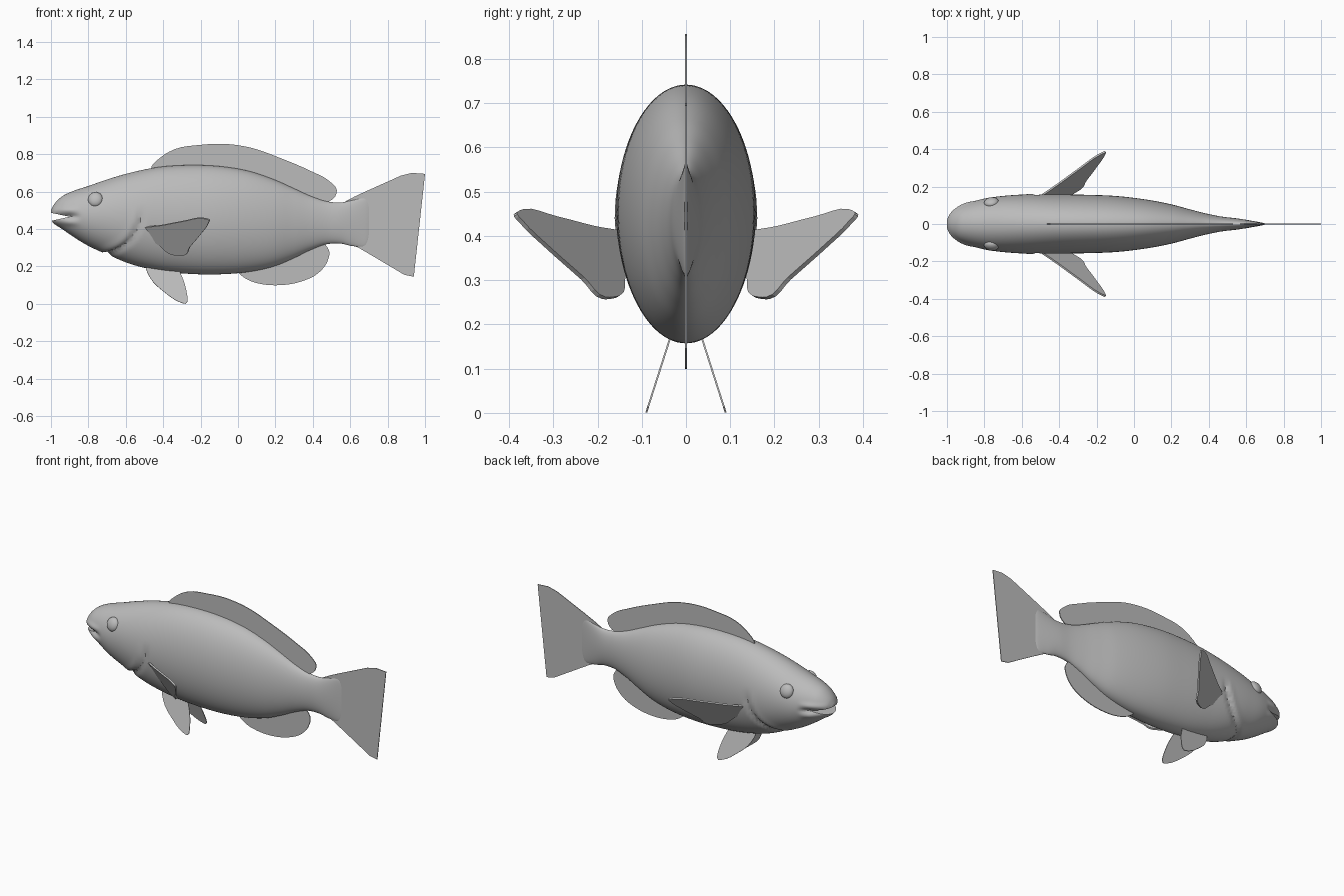
import bpy
import math
from math import exp, hypot, pi, radians
from mathutils import Vector

cube = bpy.data.objects.get("Cube")
if cube:
    bpy.data.objects.remove(cube, do_unlink=True)

# One plain grey for everything
grey = bpy.data.materials.new("plain grey")
grey.use_nodes = True
grey.diffuse_color = (0.5, 0.5, 0.5, 1)
grey.node_tree.nodes["Principled BSDF"].inputs["Base Color"].default_value = grey.diffuse_color


def make_object(name, verts, faces):
    mesh = bpy.data.meshes.new(name)
    mesh.from_pydata(verts, [], faces)
    mesh.materials.append(grey)
    obj = bpy.data.objects.new(name, mesh)
    bpy.context.collection.objects.link(obj)
    return obj


def select_only(obj):
    bpy.ops.object.select_all(action="DESELECT")
    obj.select_set(True)
    bpy.context.view_layer.objects.active = obj


def spline(points, steps, closed=False):
    """Smooth curve through points of any dimension."""
    pts = [Vector(p) for p in points]
    n = len(pts)
    pick = (lambda i: pts[i % n]) if closed else (lambda i: pts[min(max(i, 0), n - 1)])
    out = []
    for i in range(n if closed else n - 1):
        a, b, c, d = (pick(i + k) for k in (-1, 0, 1, 2))
        # tangents scaled by spacing keep uneven points free of overshoot
        ab, bc, cd = (max((q - p).length, 1e-6) for p, q in ((a, b), (b, c), (c, d)))
        tb = ((b - a) / ab * bc + (c - b) / bc * ab) / (ab + bc) * bc
        tc = ((c - b) / bc * cd + (d - c) / cd * bc) / (bc + cd) * bc
        for s in range(steps):
            t = s / steps
            out.append(b * (2 * t**3 - 3 * t**2 + 1) + tb * (t**3 - 2 * t**2 + t)
                       + c * (3 * t**2 - 2 * t**3) + tc * (t**3 - t**2))
    if not closed:
        out.append(pts[-1])
    return out


# Body: elliptical sections (x, top, bottom, half width)
stations = [
    (-1.0, .50, .45, .022), (-.985, .53, .43, .052), (-.94, .575, .40, .088),
    (-.89, .60, .365, .11), (-.8, .63, .31, .136), (-.7, .665, .265, .15),
    (-.58, .70, .215, .158), (-.42, .732, .177, .158), (-.25, .742, .16, .156),
    (-.1, .736, .158, .15), (.05, .712, .17, .133), (.2, .662, .203, .105),
    (.3, .617, .245, .078), (.4, .572, .293, .053), (.48, .547, .32, .038),
    (.55, .542, .322, .03), (.62, .556, .308, .019), (.68, .565, .31, .008),
    (.7, .54, .35, .003)]
SIDES = 96
rings = spline(stations, 8)
verts = []
for x, top, bottom, width in rings:
    mid, half = (top + bottom) / 2, (top - bottom) / 2
    for k in range(SIDES):
        a = 2 * pi * k / SIDES
        y, h = width * math.cos(a), half * math.sin(a)
        z = mid + h
        scale = 1
        # crease along the edge of the gill cover
        s = hypot(x + .76, z - .5) - .243
        if x > -.76 and z < .52:
            fade = min(1, (.52 - z) / .08) * min(1, (x + .76) / .06)
            scale -= fade * (.075 * exp(-(s / .012) ** 2) - .02 * exp(-((s + .03) / .02) ** 2))
        # lips swell around the mouth, with a dimple at its corner
        if x < -.84:
            fade = min(1, (-.84 - x) / .06)
            d = abs(z - .467)
            scale += fade * (.08 * exp(-((d - .035) / .015) ** 2) - .16 * exp(-(d / .012) ** 2))
        verts.append((x, y * scale, mid + h * scale if x > -.84 else z))
faces = [(r * SIDES + k, r * SIDES + (k + 1) % SIDES,
          (r + 1) * SIDES + (k + 1) % SIDES, (r + 1) * SIDES + k)
         for r in range(len(rings) - 1) for k in range(SIDES)]
last = (len(rings) - 1) * SIDES
faces = [f[::-1] for f in faces]
faces += [tuple(range(SIDES)), tuple(last + k for k in reversed(range(SIDES)))]
body = make_object("body", verts, faces)
select_only(body)
bpy.ops.object.mode_set(mode="EDIT")
bpy.ops.mesh.select_all(action="SELECT")
bpy.ops.mesh.normals_make_consistent(inside=False)
bpy.ops.object.mode_set(mode="OBJECT")

# Open mouth: a wedge cut across the snout
wedge = [(-.9, .466), (-1.05, .432), (-1.05, .497)]
cutter = make_object("mouth_cutter",
                     [(x, y, z) for y in (-.3, .3) for x, z in wedge],
                     [(0, 2, 1), (3, 4, 5), (0, 1, 4, 3), (1, 2, 5, 4), (2, 0, 3, 5)])
select_only(cutter)
bpy.ops.object.mode_set(mode="EDIT")
bpy.ops.mesh.select_all(action="SELECT")
bpy.ops.mesh.normals_make_consistent(inside=False)
bpy.ops.object.mode_set(mode="OBJECT")
cutter.hide_render = True
cut = body.modifiers.new("mouth", "BOOLEAN")
cut.operation = "DIFFERENCE"
cut.solver = "EXACT"
cut.object = cutter
select_only(body)
bpy.ops.object.modifier_apply(modifier=cut.name)
bpy.data.objects.remove(cutter, do_unlink=True)
bpy.ops.object.shade_smooth_by_angle(angle=radians(40))


def fin(name, outline, place, thickness=.005, steps=4):
    """Thin plate from a flat outline, placed in space by a function."""
    pts = spline([p for p in outline], steps, closed=True) if steps > 1 else outline
    obj = make_object(name, [place(*p) for p in pts], [tuple(range(len(pts)))])
    solid = obj.modifiers.new("thickness", "SOLIDIFY")
    solid.thickness = thickness
    solid.offset = 0
    return obj


def upright(x, z):
    return (x, 0, z)


fin("dorsal_fin", [
    (-.465, .722), (-.405, .79), (-.335, .828), (-.2, .85), (-.095, .856),
    (.065, .836), (.225, .78), (.385, .712), (.49, .655), (.528, .61),
    (.52, .575), (.47, .54), (.35, .54), (.1, .62), (-.2, .66), (-.4, .68)], upright)
fin("anal_fin", [
    (0, .175), (.05, .13), (.13, .105), (.225, .1), (.33, .117), (.43, .165),
    (.475, .22), (.488, .28), (.465, .318), (.38, .34), (.2, .28), (.05, .23)], upright)
fin("tail_fin", [
    (.56, .54), (.62, .572), (.68, .6), (.87, .685), (.93, .7), (1, .695),
    (.97, .42), (.94, .145), (.89, .155), (.73, .25), (.65, .297), (.6, .32)],
    upright, .004, 1)

# Paired fins and eyes, mirrored across the middle
for side, label in ((-1, "right"), (1, "left")):
    def spread(a, b):
        # a runs out along the leading edge, b down the trailing root
        return (-.505 + .345 * a + .185 * b,
                side * (.14 + .245 * a + .025 * b),
                .4 + .055 * a - .145 * b)

    fin(label + "_pectoral_fin", [
        (-.03, -.02), (.3, -.03), (.65, -.05), (.94, -.05), (1, .03), (.93, .14),
        (.66, .43), (.3, .78), (.08, 1), (-.04, .93), (-.06, .6), (-.07, .25)],
        spread, .01)

    def splay(x, z):
        return (x, side * (.09 - .32 * z), z)

    fin(label + "_pelvic_fin", [
        (-.49, .2), (-.47, .14), (-.39, .06), (-.32, .013), (-.28, .001),
        (-.283, .1), (-.31, .17), (-.33, .22), (-.45, .23)], splay, .004)

    bpy.ops.mesh.primitive_uv_sphere_add(segments=24, ring_count=16, radius=1,
                                         location=(-.762, side * .115, .558),
                                         rotation=(side * radians(20), 0, side * radians(8)))
    eye = bpy.context.object
    eye.name = label + "_eye"
    eye.scale = (.04, .026, .041)
    eye.data.materials.append(grey)
    bpy.ops.object.shade_smooth()
